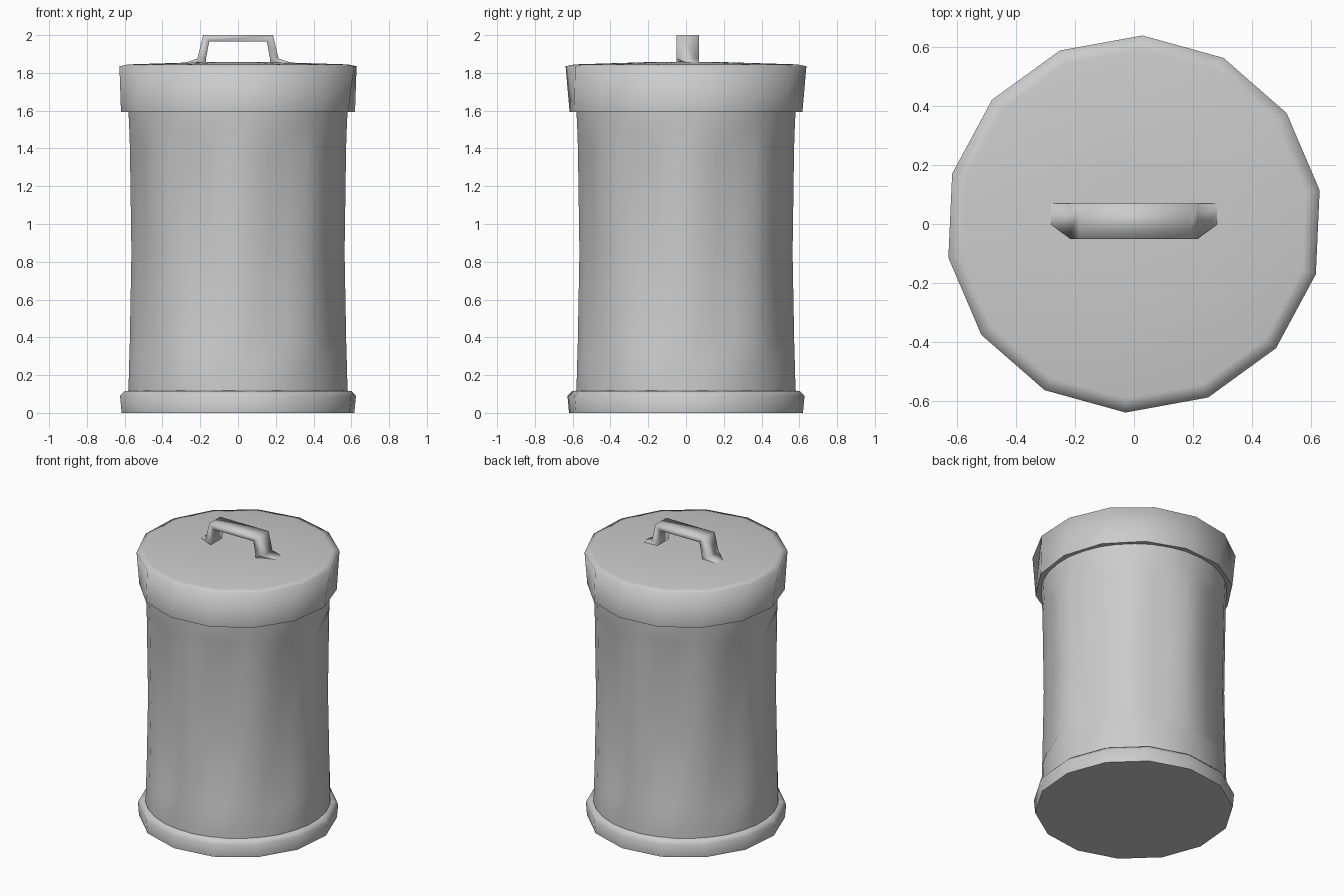
import bpy, bmesh, math

if "Cube" in bpy.data.objects:
    bpy.data.objects.remove(bpy.data.objects["Cube"])


def finish(name, bm):
    bmesh.ops.recalc_face_normals(bm, faces=bm.faces)
    me = bpy.data.meshes.new(name)
    bm.to_mesh(me)
    bm.free()
    ob = bpy.data.objects.new(name, me)
    bpy.context.collection.objects.link(ob)
    return ob


def lathe(name, rings, sides, sharp=(), bottom=False, top=False):
    """Stack rings of (z, radius, phase in steps, flute depth) into a smooth faceted drum."""
    bm = bmesh.new()
    loops = []
    for z, r, phase, flute in rings:
        loop = []
        for i in range(sides):
            a = 2 * math.pi * (i + phase) / sides
            rad = r - (flute if i % 4 in (1, 2) else 0)
            loop.append(bm.verts.new((rad * math.cos(a), rad * math.sin(a), z)))
        loops.append(loop)
    for lo, hi in zip(loops, loops[1:]):
        for i in range(sides):
            j = (i + 1) % sides
            bm.faces.new((lo[i], lo[j], hi[j], hi[i]))
    if bottom:
        bm.faces.new(loops[0][::-1])
    if top:
        bm.faces.new(loops[-1])
    for f in bm.faces:
        f.smooth = True
    for k in sharp:
        for i in range(sides):
            bm.edges.get((loops[k][i], loops[k][(i + 1) % sides])).smooth = False
    return finish(name, bm)


# Flared foot ring with flat underside
lathe("base_rim", [(0, 0.622, 0.3, 0), (0.09, 0.63, 0.3, 0), (0.115, 0.605, 0.3, 0),
                   (0.12, 0.565, 0.3, 0)], 14, sharp=(0,), bottom=True)

# Slightly waisted body with shallow vertical flutes
lathe("can_body", [(0.115, 0.583, 0.5, 0), (0.3, 0.578, 0.5, 0), (0.36, 0.576, 0.5, 0.018),
                   (0.85, 0.567, 0.5, 0.018), (1.4, 0.575, 0.5, 0.018),
                   (1.47, 0.577, 0.5, 0), (1.6, 0.583, 0.5, 0)], 32)

# Deep overhanging lid with a barely domed top
lathe("lid", [(1.597, 0.565, 0.2, 0), (1.592, 0.622, 0.2, 0), (1.835, 0.638, 0.4, 0),
              (1.845, 0.59, 0.4, 0), (1.857, 0.2, 0.4, 0)], 14, sharp=(1,), top=True)

# Strap handle: side profile given a width, with feet flaring into the lid
outer = [(-0.31, 1.845), (-0.215, 1.875), (-0.185, 2.0),
         (0.185, 2.0), (0.215, 1.875), (0.31, 1.845)]
inner = [(-0.17, 1.845), (-0.17, 1.875), (-0.152, 1.967),
         (0.152, 1.967), (0.17, 1.875), (0.17, 1.845)]
bm = bmesh.new()
rows = []
for (ox, oz), (ix, iz) in zip(outer, inner):
    y0 = 0.02 if oz < 1.86 else -0.05
    rows.append([bm.verts.new(p) for p in
                 ((ox, y0, oz), (ox, 0.07, oz), (ix, 0.07, iz), (ix, -0.05, iz))])
for a, b in zip(rows, rows[1:]):
    for i in range(4):
        j = (i + 1) % 4
        bm.faces.new((a[i], a[j], b[j], b[i]))
for f in bm.faces:
    f.smooth = True
finish("lid_handle", bm)
